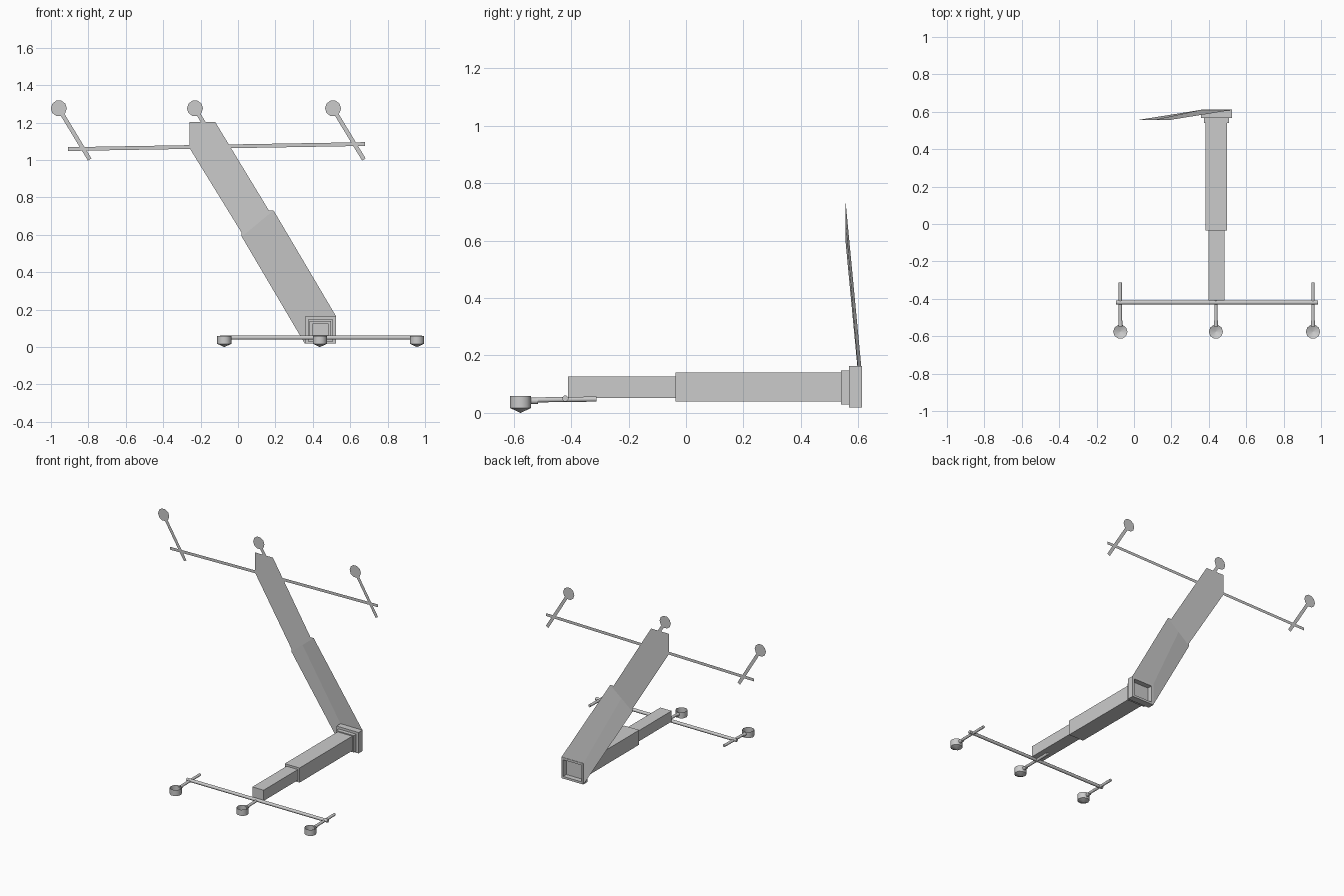
import bpy, math
from mathutils import Vector

if "Cube" in bpy.data.objects:
    bpy.data.objects.remove(bpy.data.objects["Cube"])


def make(name, verts, faces, smooth=False):
    me = bpy.data.meshes.new(name)
    me.from_pydata(verts, [], faces)
    me.update()
    ob = bpy.data.objects.new(name, me)
    bpy.context.collection.objects.link(ob)
    if smooth:
        bpy.ops.object.select_all(action='DESELECT')
        ob.select_set(True)
        bpy.context.view_layer.objects.active = ob
        bpy.ops.object.shade_smooth_by_angle(angle=math.radians(50))
    return ob


def loft(name, rings, cap_start=True, cap_end=True, smooth=False):
    """Skin a list of equal-length point rings."""
    n = len(rings[0])
    verts = [p for r in rings for p in r]
    faces = [(k*n + i, k*n + (i+1) % n, (k+1)*n + (i+1) % n, (k+1)*n + i)
             for k in range(len(rings)-1) for i in range(n)]
    if cap_start:
        faces.append(tuple(range(n))[::-1])
    if cap_end:
        faces.append(tuple(range(len(verts)-n, len(verts))))
    return make(name, verts, faces, smooth)


def rect(y, x0, x1, z0, z1):
    return [(x0, y, z0), (x0, y, z1), (x1, y, z1), (x1, y, z0)]


def rod(name, a, b, r, n=8):
    a, b = Vector(a), Vector(b)
    q = (b-a).to_track_quat('Z', 'Y')
    off = [q @ Vector((r*math.cos(t), r*math.sin(t), 0))
           for t in (2*math.pi*(i+.5)/n for i in range(n))]
    return loft(name, [[p+o for o in off] for p in (a, b)], smooth=True)


def circle(cx, cy, z, r, n=10):
    return [(cx + r*math.cos(2*math.pi*i/n), cy + r*math.sin(2*math.pi*i/n), z)
            for i in range(n)]


# telescoping beam lying on the ground
loft("inner_tube", [rect(-.41, .397, .483, .052, .126), rect(-.02, .397, .483, .052, .126)])
loft("outer_tube", [rect(-.036, .383, .496, .039, .14), rect(.55, .383, .496, .039, .14)])
loft("collar", [rect(.54, .373, .507, .03, .147), rect(.57, .373, .507, .03, .147)])

# end flange, recessed at the back
F = (.357, .525, .018, .163)
R = (.372, .51, .033, .148)
loft("flange", [rect(.567, *F), rect(.613, *F), rect(.613, *R), rect(.578, *R)])

# crossbar with arms and cup feet
rod("crossbar", (-.095, -.42, .05), (.983, -.42, .05), .011)
for i, x in enumerate((-.073, .438, .957)):
    rod(f"arm_{i}", (x, -.54, .045), (x, -.312, .048), .0095)
    rod(f"arm_socket_{i}", (x, -.547, .042), (x, -.515, .042), .012)
    c = (x, -.576)
    loft(f"cup_foot_{i}", [circle(*c, 0, .001), circle(*c, .017, .038),
                           circle(*c, .059, .038)], cap_end=False, smooth=True)

# flat upright sheet: slanted lower part rising from the flange
Y = .556
make("lower_sheet",
     [(.357, .61, .018), (.357, .61, .163), (.525, .61, .163),
      (.02, Y, .59), (.02, Y, .73), (.19, Y, .73)],
     [(0, 1, 4, 3), (1, 2, 5, 4)]).data.vertices[4].co = (.105, Y, .66)


def flat(name, pts):
    make(name, [(x, Y, z) for x, z in pts], [tuple(range(len(pts)))])


def strip(name, a, b, w):
    a, b = Vector(a), Vector(b)
    d = (b-a).normalized()
    s = Vector((-d.y, d.x)) * w/2
    flat(name, [a+s, b+s, b-s, a-s])


# upper part of the sheet, its crossbar, arms and discs, all in one plane
flat("upper_sheet", [(.02, .59), (.02, .61), (-.26, 1.065), (-.26, 1.203),
                     (-.122, 1.203), (.165, .73), (.19, .73)])
strip("flat_crossbar", (-.91, 1.058), (.68, 1.085), .02)
for i, x in enumerate((-.958, -.23, .508)):
    strip(f"flat_arm_{i}", (x, 1.275), (x+.165, 1.002), .022)
    flat(f"flat_disc_{i}", [(p, 1.276+q) for p, q, _ in circle(x, 0, 0, .043)])
